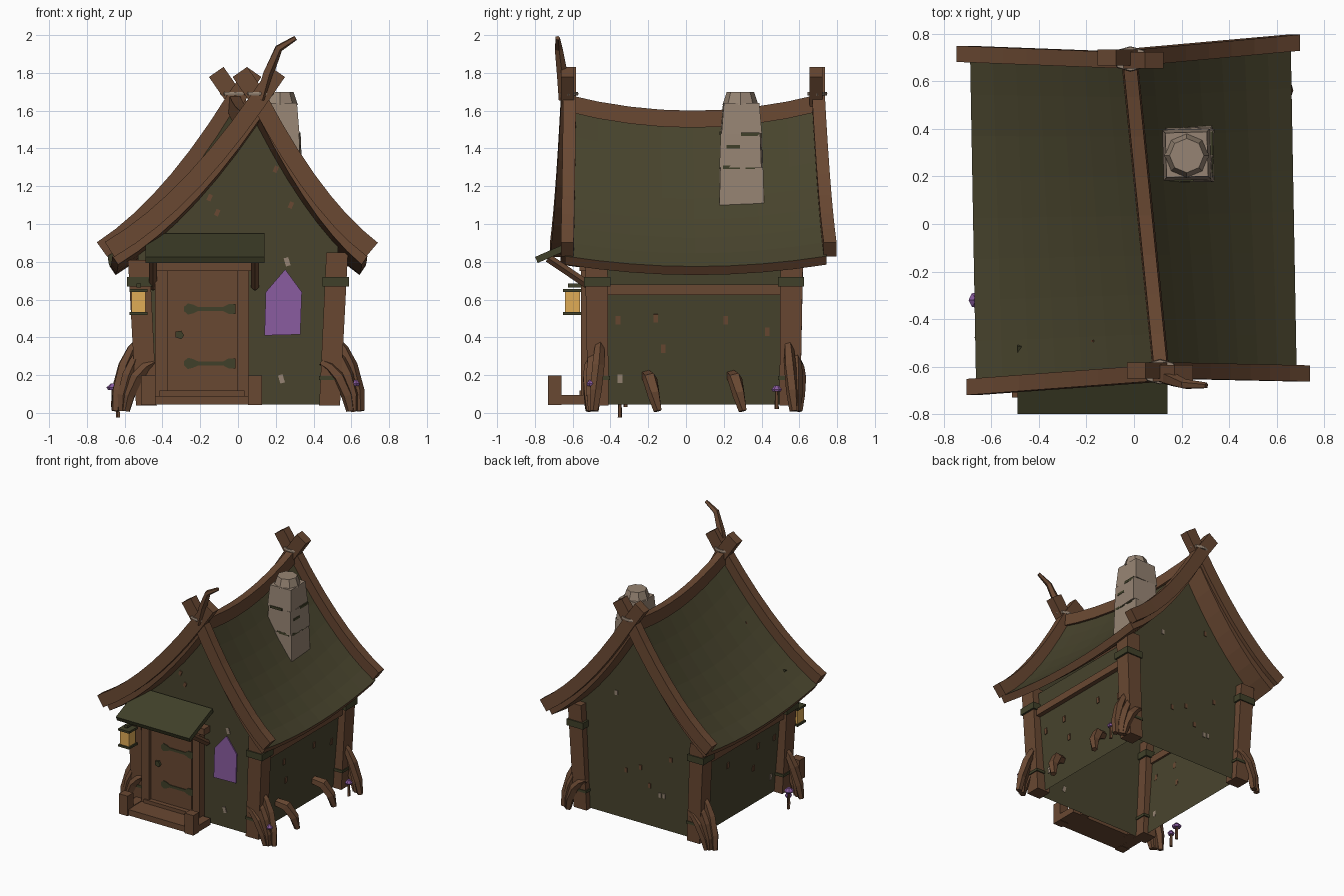
import bpy, bmesh, math, random
from mathutils import Vector, Euler

if "Cube" in bpy.data.objects:
    bpy.data.objects.remove(bpy.data.objects["Cube"])

random.seed(4)


def material(name, r, g, b):
    m = bpy.data.materials.new(name)
    m.diffuse_color = [((c / 255 + 0.055) / 1.055) ** 2.4 for c in (r, g, b)] + [1]
    m.use_nodes = True
    m.node_tree.nodes["Principled BSDF"].inputs["Base Color"].default_value = m.diffuse_color
    return m


OLIVE = material("olive plaster and thatch", 72, 68, 45)
GREEN = material("dark green metal", 64, 64, 41)
BROWN = material("brown timber", 105, 72, 50)
STONE = material("grey stone", 150, 132, 115)
GLOW = material("lantern amber", 224, 172, 86)
PURPLE = material("purple glass", 138, 92, 160)


def finish(name, bm, mats):
    bmesh.ops.recalc_face_normals(bm, faces=bm.faces)
    me = bpy.data.meshes.new(name)
    bm.to_mesh(me)
    bm.free()
    for m in mats:
        me.materials.append(m)
    ob = bpy.data.objects.new(name, me)
    bpy.context.collection.objects.link(ob)
    return ob


def loft(name, rings, *mats, caps=True, pick=lambda j: 0, skip=()):
    """Join equal rings of points; pick chooses a material per ring side."""
    bm = bmesh.new()
    vs = [[bm.verts.new(p) for p in r] for r in rings]
    n = len(rings[0])
    for a, b in zip(vs, vs[1:]):
        for j in range(n):
            if j not in skip:
                k = (j + 1) % n
                bm.faces.new((a[j], a[k], b[k], b[j])).material_index = pick(j)
    if caps:
        for r in (vs[0], vs[-1]):
            bm.faces.new(r).material_index = len(mats) - 1
    return finish(name, bm, mats)


def rect(x, y, z, w, d):
    return [(x + i * w / 2, y + j * d / 2, z) for i, j in ((-1, -1), (1, -1), (1, 1), (-1, 1))]


def box(name, c, size, mat, rot=(0, 0, 0)):
    e = Euler(rot)
    rings = [[Vector(c) + e.to_matrix() @ Vector(p) for p in rect(0, 0, s * size[2] / 2, size[0], size[1])]
             for s in (-1, 1)]
    return loft(name, rings, mat)


def tube(name, pts, radii, mat, sides=5):
    pts = [Vector(p) for p in pts]
    rings = []
    for i, p in enumerate(pts):
        t = pts[min(i + 1, len(pts) - 1)] - pts[max(i - 1, 0)]
        q = t.to_track_quat('Z', 'Y')
        rings.append([p + q @ Vector((math.cos(a), math.sin(a), 0)) * radii[i]
                      for a in (2 * math.pi * k / sides for k in range(sides))])
    return loft(name, rings, mat)


def plate(name, pts, y, t, mat):
    return loft(name, [[(x, yy, z) for x, z in pts] for yy in (y, y - t)], mat)


def lerp(a, b, t):
    return a + (b - a) * t


# Sagging, twisted roof surface: v runs front to back, u from ridge to eave
def roof(v, u, s):
    dip = 4 * v * (1 - v)
    ax = lerp(0.115, -0.02, v)
    ex = lerp(0.685, 0.66, v) if s > 0 else lerp(-0.665, -0.69, v)
    z = lerp(1.625 - 0.085 * dip, 0.83 - 0.055 * dip, u) - 0.32 * u * (1 - u)
    front = -0.63 - (0.035 * u if s < 0 else 0.01 * u)
    back = 0.70 + (0.045 * u if s > 0 else 0.015 * u)
    return Vector((lerp(ax, ex, u), lerp(front, back, v), z))


N = 7
rings = []
for i in range(9):
    v = i / 8
    line = [(1 - k / N, -1) for k in range(N)] + [(k / N, 1) for k in range(N + 1)]
    top = [roof(v, u, s) for u, s in line]
    under = [p + Vector((-0.03 * s * u, 0, -lerp(0.07, 0.045, u))) for p, (u, s) in zip(top, line)]
    rings.append(top + under[::-1])
loft("roof", rings, OLIVE, BROWN, pick=lambda j: 0 if j < 2 * N else 1)

# Ridge beam
loft("ridge_beam", [[(p.x + a, p.y, p.z + b) for a, b in ((-.035, -.03), (.035, -.03), (.028, .06), (-.028, .06))]
                    for p in (roof(i / 8, 0, 1) for i in range(9))], BROWN)

# Curved barge boards crossing above each gable
for end, ax, ay, arms in (("front", 0.11, -0.622, ((-1, -0.68, -0.68), (1, 0.71, -0.635))),
                          ("back", -0.015, 0.695, ((-1, -0.72, 0.722), (1, 0.67, 0.757)))):
    for s, ex, ey in arms:
        pts = [Vector((ax - s * 0.10, ay + s * 0.006, 1.805))]
        for k in range(8):
            t = k / 7
            pts.append(Vector((lerp(ax, ex, t), lerp(ay, ey, t) + s * 0.006,
                               lerp(1.66, 0.865, t) - 0.34 * t * (1 - t))))
        rings = []
        for i, p in enumerate(pts):
            d = (pts[min(i + 1, 8)] - pts[max(i - 1, 0)])
            n = Vector((-d.z, 0, d.x)).normalized() * 0.047
            y = Vector((0, 0.034, 0))
            rings.append([p + n + y, p + n - y, p - n - y, p - n + y])
        loft(end + "_barge_board", rings, BROWN)
    # Rope binding at the crossing
    loft(end + "_rope", [[(ax + 0.075 * r * math.cos(a), ay + 0.05 * r * math.sin(a), z)
                          for a in (math.pi * k / 4 for k in range(8))]
                         for z, r in ((1.68, 1), (1.69, 1.06), (1.70, 1))], STONE)

# Bent twig on the front peak
tube("peak_twig", [(.12, -.64, 1.66), (.16, -.655, 1.80), (.215, -.675, 1.93), (.305, -.68, 1.985)],
     [.035, .03, .022, .013], BROWN)

# Wall shell, open at the bottom
rings = []
for y in (-0.49, 0.56):
    v = (y + 0.63) / 1.34
    ring = []
    for s in (-1, 1):
        ax, ex = roof(v, 0, s).x, roof(v, 1, s).x
        um = (0.53 * s - ax) / (ex - ax)
        side = [roof(v, um * k / 7, s) - Vector((0, 0, .055)) for k in range(7, -1, -1)]
        side = [Vector((.47 * s, 0, .045)), Vector((.53 * s, 0, .81))] + side
        ring += side if s < 0 else side[-2::-1]
    rings.append([(p.x, y, p.z) for p in ring])
last = len(rings[0]) - 1
loft("walls", rings, OLIVE, skip=set(range(1, last - 1)) | {last})

# Corner posts, bands and claw roots
for s in (-1, 1):
    for end, y, d in (("front", -.465, -1), ("back", .55, 1)):
        loft(end + "_post", [rect(.485 * s, y, .04, .11, .11),
                             rect(.525 * s, y + .01 * d, .85 if s > 0 else .81, .115, .12)], BROWN)
        box(end + "_post_band", (.517 * s, y + .006 * d, .695), (.14, .14, .05), GREEN)
        box(end + "_post_foot_band", (.492 * s, y, .185), (.125, .125, .02), GREEN)
        for a, b, c in (((.52, -.01, .39), (.60, .0, .25), (.65, .02, .01)),
                        ((.51, .03, .33), (.58, .035, .2), (.612, .035, .01)),
                        ((.44, .045, .27), (.535, .052, .19), (.595, .045, .01))):
            path = [(p[0] * s, y + p[1] * d, p[2]) for p in (a, b, c)]
            path.insert(1, [lerp(path[0][k], path[1][k], .5) + (0.014 if k == 2 else 0) for k in range(3)])
            path.insert(3, [lerp(path[2][k], path[3][k], .55) + (0.01 * s if k == 0 else 0) for k in range(3)])
            tube(end + "_root", path, [.018, .028, .034, .032, .022], BROWN)
    box("side_beam", (.525 * s, .045, .652), (.05, .92, .055), BROWN)
for y in (-.19, .26):
    tube("side_root", [(.47, y - .02, .20), (.55, y, .18), (.60, y + .02, .10), (.615, y + .04, .01)],
         [.03, .04, .035, .022], BROWN)

# Door with frame, hinges and handle
box("door", (-.19, -.512, .42), (.38, .035, .68), BROWN)
box("door_panel", (-.19, -.525, .43), (.33, .014, .60), BROWN)
for x, w in ((-.407, .065), (.027, .06)):
    box("door_jamb", (x, -.525, .41), (w, .06, .73), BROWN)
box("door_lintel", (-.165, -.53, .775), (.54, .07, .05), BROWN)
box("door_sill", (-.19, -.53, .10), (.45, .07, .035), BROWN)
half = [(-.285, .012), (-.265, .03), (-.235, .022), (-.21, .01), (-.08, .01), (-.05, .026), (-.012, .026)]
for z in (.55, .262):
    plate("door_hinge", [(x, z + h) for x, h in half] + [(x, z - h) for x, h in half[::-1]], -.529, .009, GREEN)
plate("door_handle", [(-.33, .40), (-.30, .39), (-.285, .41), (-.30, .435), (-.33, .43)], -.529, .02, GREEN)

# Step with end blocks
box("step", (-.19, -.62, .068), (.54, .20, .045), BROWN)
for x in (-.475, .09):
    box("step_block", (x, -.695, .12), (.075, .07, .155), BROWN)
    box("step_rail", (x, -.59, .07), (.07, .15, .05), BROWN)

# Awning on two struts
box("awning", (-.175, -.65, .872), (.63, .31, .035), GREEN, (math.atan(.44), 0, 0))
for x in (-.45, .09):
    tube("awning_strut", [(x, -.50, .665), (x, -.73, .82)], [.022, .022], BROWN, 4)

# Pointed window
plate("window", [(.14, .41), (.33, .415), (.338, .64), (.25, .76), (.147, .64)], -.491, .008, PURPLE)

# Lantern
box("lantern_arm", (-.525, -.565, .675), (.025, .12, .02), GREEN)
box("lantern_glass", (-.527, -.60, .587), (.074, .08, .11), GLOW)
for z in (.648, .525):
    box("lantern_cap", (-.527, -.60, z), (.095, .1, .016), GREEN)

# Chimney of three stacked blocks with a round pot
for z0, z1, w0, w1, r, dx in ((1.10, 1.30, .222, .212, .03, 0), (1.30, 1.48, .208, .195, -.04, .008),
                              (1.48, 1.64, .20, .175, .03, .0)):
    q = Euler((0, 0, r)).to_matrix()
    loft("chimney_block", [[Vector((.222 + dx, .292, 0)) + q @ Vector(p) for p in rect(0, 0, z, w, w * 1.07)]
                           for z, w in ((z0, w0), (z1, w1))], STONE)
tube("chimney_pot", [(.222, .288, 1.63), (.222, .288, 1.70)], [.095, .072], STONE, 8)
for y, z, w in ((.24, 1.30, .09), (.34, 1.475, .1), (.25, 1.41, .07), (.34, 1.30, .05)):
    box("chimney_moss", (.327, y, z), (.009, w, .018), GREEN)
for x, z in ((.26, 1.30), (.20, 1.48)):
    box("chimney_moss", (x, .183, z), (.1, .009, .018), GREEN)

# Chips in the plaster
for x, z in ((-.17, 1.23), (-.15, 1.14), (-.11, 1.06), (.2, 1.29), (.28, 1.1), (.04, 1.48)):
    box("front_chip", (x, -.492, z), (.022, .008, .035), BROWN, (0, .4, 0))
for x, z in ((.26, .80), (.23, .18)):
    box("front_stone_chip", (x, -.492, z), (.025, .008, .045), STONE, (0, -.3, 0))
for y, z, m in ((-.36, .49, BROWN), (-.35, .18, STONE), (-.12, .34, BROWN), (-.16, .5, BROWN),
                (.21, .49, BROWN), (.43, .43, BROWN)):
    for s in (-1, 1):
        box("side_chip", (s * (.473 + .078 * (z - .05)), y, z), (.008, .025, .045), m, (0, s * .078, 0))
for k in range(8):
    box("back_chip", (random.uniform(-.3, .25), .562, random.uniform(.2, 1.2)), (.022, .008, .035),
        STONE if k % 3 == 0 else BROWN)

# Mushrooms
for x, y, z, r in ((-.66, -.32, .13, .036), (-.635, -.35, .075, .026), (.62, -.50, .15, .028), (.615, .48, .12, .028)):
    tube("mushroom_stem", [(x, y, z - .1), (x, y, z)], [.012, .009], BROWN)
    tube("mushroom_cap", [(x, y, z - .008), (x, y, z + .005), (x, y, z + .025)], [r * .8, r, r * .4], PURPLE, 7)
